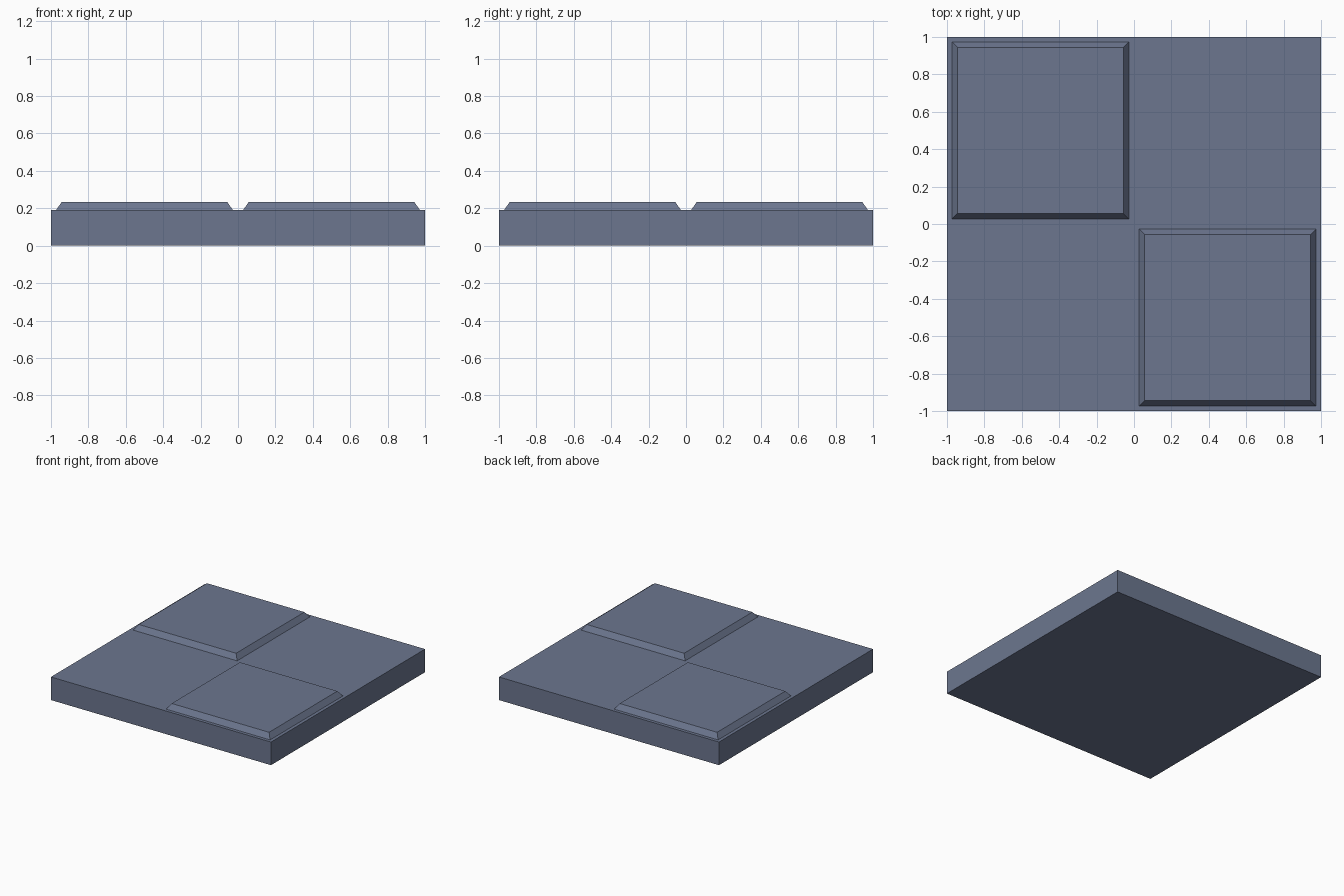
import bpy
import bmesh
from mathutils import Matrix, Vector

cube = bpy.data.objects.get("Cube")
if cube:
    bpy.data.objects.remove(cube, do_unlink=True)

SLAB_TOP = 0.19
PANEL_TOP = 0.233
PANEL_HALF = 0.473
BEVEL = 0.03

# Single slate blue material
slate = bpy.data.materials.new("slate_blue")
slate.use_nodes = True
colour = (0.150, 0.183, 0.275, 1.0)
slate.diffuse_color = colour
slate.node_tree.nodes["Principled BSDF"].inputs["Base Color"].default_value = colour


def tapered_block(name, centre, half, bottom, top, taper=0.0, open_base=False):
    """Square block whose top edge is drawn in by taper."""
    bm = bmesh.new()
    height = top - bottom
    bmesh.ops.create_cube(bm, size=1.0, matrix=Matrix.Diagonal((2 * half, 2 * half, height, 1)))
    for v in bm.verts:
        if v.co.z > 0:
            v.co.x *= (half - taper) / half
            v.co.y *= (half - taper) / half
    if open_base:
        bm.normal_update()
        base = [f for f in bm.faces if f.normal.z < -0.9]
        bmesh.ops.delete(bm, geom=base, context="FACES_ONLY")
    bmesh.ops.translate(bm, verts=bm.verts, vec=Vector((*centre, bottom + height / 2)))
    mesh = bpy.data.meshes.new(name)
    bm.to_mesh(mesh)
    bm.free()
    mesh.materials.append(slate)
    obj = bpy.data.objects.new(name, mesh)
    bpy.context.collection.objects.link(obj)
    return obj


# Square floor slab
tapered_block("floor_slab", (0, 0), 1.0, 0.0, SLAB_TOP)

# Raised bevelled panels on diagonally opposite quarters
for name, centre in (("raised_panel_back_right", (-0.5, 0.5)),
                     ("raised_panel_front_left", (0.5, -0.5))):
    tapered_block(name, centre, PANEL_HALF, SLAB_TOP, PANEL_TOP, BEVEL, open_base=True)
